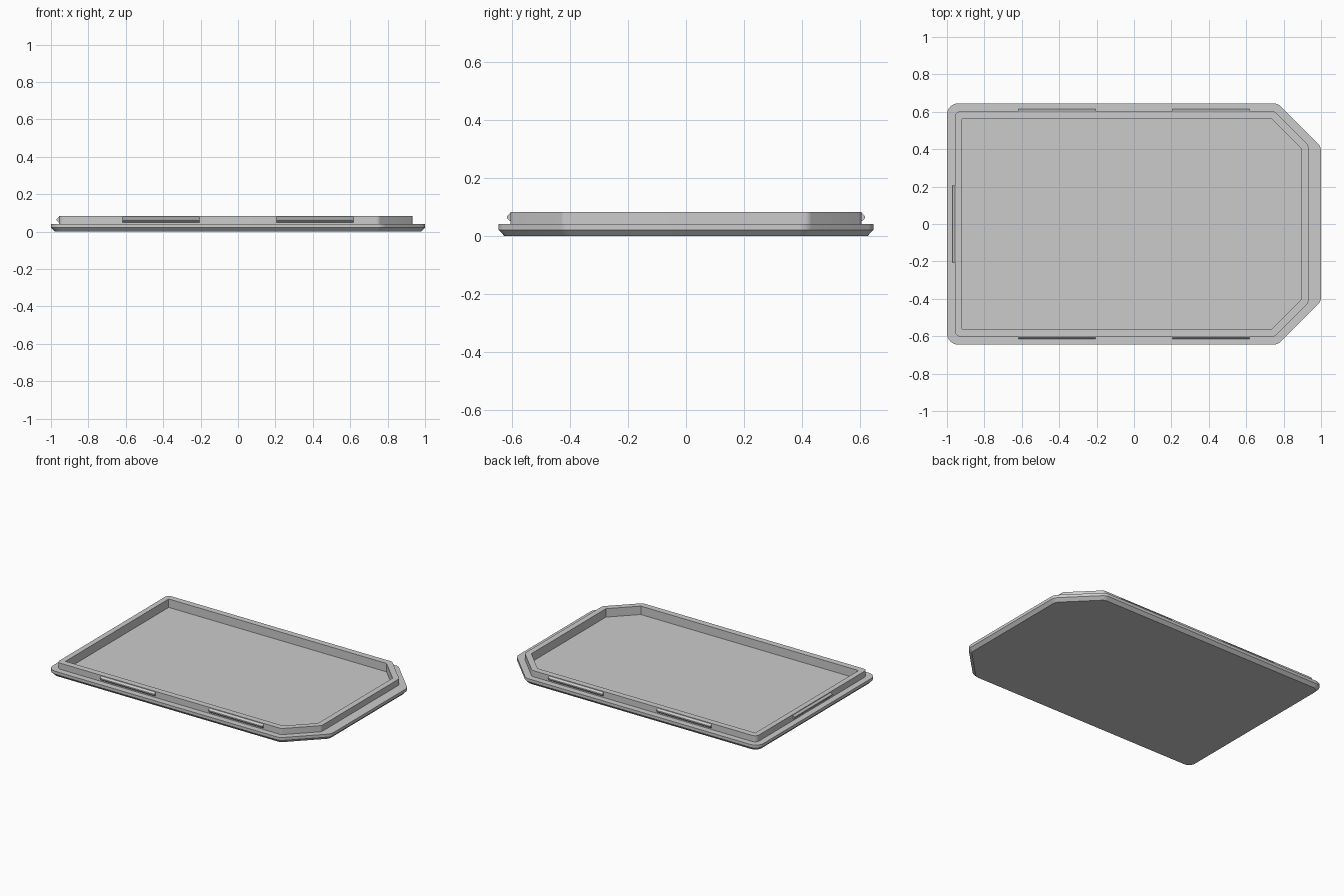
import bpy, bmesh, math
from mathutils import Vector

cube = bpy.data.objects.get("Cube")
if cube:
    bpy.data.objects.remove(cube, do_unlink=True)

grey = bpy.data.materials.new("plain grey")
grey.use_nodes = True
colour = (0.6, 0.6, 0.6, 1)
grey.diffuse_color = colour
grey.node_tree.nodes["Principled BSDF"].inputs["Base Color"].default_value = colour


def finish(name, bm, smooth=False):
    bmesh.ops.remove_doubles(bm, verts=bm.verts, dist=1e-5)
    bmesh.ops.recalc_face_normals(bm, faces=bm.faces)
    mesh = bpy.data.meshes.new(name)
    bm.to_mesh(mesh)
    bm.free()
    obj = bpy.data.objects.new(name, mesh)
    bpy.context.collection.objects.link(obj)
    mesh.materials.append(grey)
    if smooth:
        bpy.ops.object.select_all(action="DESELECT")
        obj.select_set(True)
        bpy.context.view_layer.objects.active = obj
        bpy.ops.object.shade_smooth_by_angle(angle=math.radians(30))
    return obj


def outline(left, right, half_y, diagonal, radius, steps=6):
    """Rounded rectangle whose two +x corners are cut along x + |y| = diagonal."""
    lower = [Vector((left, -half_y)), Vector((diagonal - half_y, -half_y)),
             Vector((right, right - diagonal))]
    corners = lower + [Vector((p.x, -p.y)) for p in reversed(lower)]
    points = []
    for i, corner in enumerate(corners):
        back = (corners[i - 1] - corner).normalized()
        ahead = (corners[(i + 1) % len(corners)] - corner).normalized()
        inward = (back + ahead).normalized()
        half = back.angle(ahead) / 2
        centre = corner + inward * radius / math.sin(half)
        start = back * math.cos(half) - inward
        end = ahead * math.cos(half) - inward
        for k in range(steps + 1):
            points.append(centre + start.normalized().slerp(end.normalized(), k / steps) * radius)
    return points


# Lid shell: bevelled plate, ledge, raised rim and recessed floor
outer = (-1, 1, 0.645, 1.414, 0.06)
foot = (-0.98, 0.98, 0.625, 1.386, 0.045)
rim = (-0.957, 0.932, 0.603, 1.354, 0.03)
recess = (-0.92, 0.893, 0.561, 1.298, 0)
levels = [(foot, 0), (outer, 0.021), (outer, 0.041), (rim, 0.041),
          (rim, 0.083), (recess, 0.083), (recess, 0.025)]
bm = bmesh.new()
rings = [[bm.verts.new((p.x, p.y, z)) for p in outline(*shape)] for shape, z in levels]
for a, b in zip(rings, rings[1:]):
    for i in range(len(a)):
        j = (i + 1) % len(a)
        bm.faces.new((a[i], a[j], b[j], b[i]))
bm.faces.new(rings[0])
bm.faces.new(rings[-1])
finish("lid_shell", bm, smooth=True)


# Snap ridges: bevelled bars along the rim
def snap_ridge(name, position, turn, length=0.412):
    section = [(0.005, 0.05), (-0.001, 0.05), (-0.013, 0.06), (-0.013, 0.068),
               (-0.001, 0.079), (0.005, 0.079)]
    bm = bmesh.new()
    ends = [[bm.verts.new((x, y, z)) for y, z in section] for x in (-length / 2, length / 2)]
    for i in range(len(section)):
        j = (i + 1) % len(section)
        bm.faces.new((ends[0][i], ends[0][j], ends[1][j], ends[1][i]))
    for end in ends:
        bm.faces.new(end)
    obj = finish(name, bm)
    obj.location = (*position, 0)
    obj.rotation_euler.z = turn


for side, x in (("right", -0.412), ("left", 0.412)):
    snap_ridge("front_snap_ridge_" + side, (x, -0.603), 0)
    snap_ridge("back_snap_ridge_" + side, (x, 0.603), math.pi)
snap_ridge("end_snap_ridge", (-0.957, 0), -math.pi / 2)
